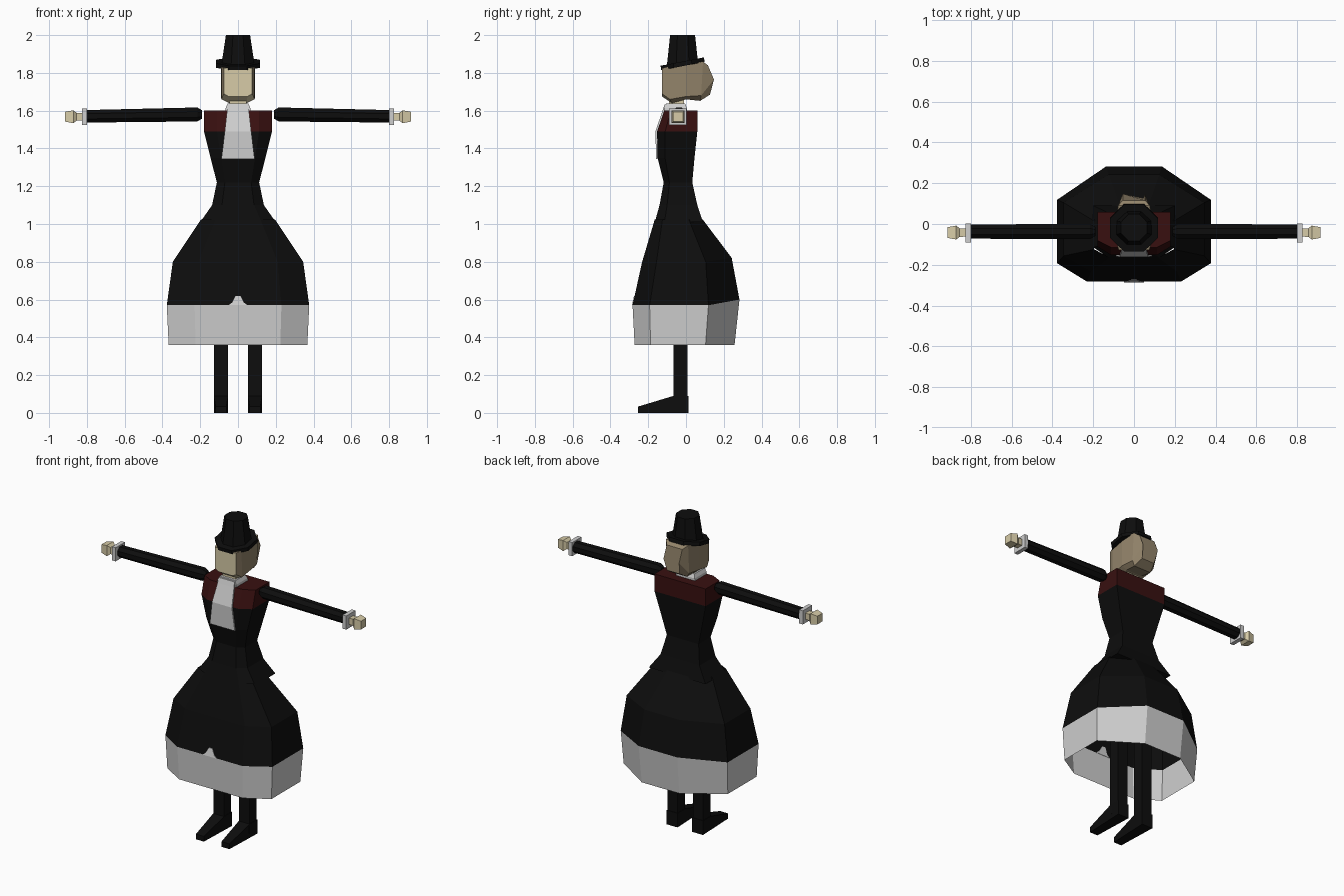
import bpy, bmesh, math
from mathutils import Matrix

if "Cube" in bpy.data.objects:
    bpy.data.objects.remove(bpy.data.objects["Cube"])


def material(name, rgb):
    m = bpy.data.materials.new(name)
    m.diffuse_color = (*rgb, 1)
    m.use_nodes = True
    m.node_tree.nodes["Principled BSDF"].inputs["Base Color"].default_value = m.diffuse_color
    return m


BLACK = material("black cloth", (0.004, 0.004, 0.004))
WHITE = material("white linen", (0.62, 0.62, 0.62))
RED = material("dark red", (0.04, 0.005, 0.005))
SKIN = material("pale skin", (0.68, 0.60, 0.39))
HAIR = material("brown hair", (0.29, 0.23, 0.145))


def loft(name, rings, mats, rule=None, caps=(True, True), mirror=False):
    """Skin a list of equal-length point rings; rule(center, normal) gives the material index."""
    bm = bmesh.new()
    vs = [[bm.verts.new(p) for p in r] for r in rings]
    n = len(rings[0])
    for a, b in zip(vs, vs[1:]):
        for i in range(n):
            j = (i + 1) % n
            bm.faces.new((a[i], a[j], b[j], b[i]))
    if caps[0]:
        bm.faces.new(vs[0][::-1])
    if caps[1]:
        bm.faces.new(vs[-1])
    bmesh.ops.recalc_face_normals(bm, faces=bm.faces[:])
    bm.normal_update()
    if rule:
        for f in bm.faces:
            f.material_index = rule(f.calc_center_median(), f.normal)
    me = bpy.data.meshes.new(name)
    bm.to_mesh(me)
    bm.free()
    for m in mats:
        me.materials.append(m)
    ob = bpy.data.objects.new(name, me)
    bpy.context.collection.objects.link(ob)
    if mirror:
        ob.modifiers.new("mirror", 'MIRROR')
    return ob


def rect_z(z, x0, x1, y0, y1):
    return [(x0, y0, z), (x1, y0, z), (x1, y1, z), (x0, y1, z)]


def octagon(z, r, ry=None, y=0.0):
    ry = ry or r
    k = 1 / math.cos(math.pi / 8)
    return [(r * k * math.cos(a), y + ry * k * math.sin(a), z)
            for a in (math.pi / 8 + i * math.pi / 4 for i in range(8))]


def oct_x(x, ry, rz, y=-0.037, z=1.575):
    return [(x, y + p[0], z + p[1]) for p in octagon(0, ry, rz)]


# Bodice with red shoulder yoke
def bodice_ring(z, w, yf, yb):
    s = yf + 0.2 * (yb - yf)
    return [(-0.62 * w, yf, z), (0.62 * w, yf, z), (w, s, z), (w, yb, z), (-w, yb, z), (-w, s, z)]


loft("bodice", [bodice_ring(*r) for r in (
    (1.01, 0.20, -0.165, 0.09), (1.10, 0.137, -0.14, 0.06), (1.22, 0.112, -0.118, 0.033),
    (1.35, 0.145, -0.15, 0.045), (1.49, 0.18, -0.153, 0.06), (1.60, 0.18, -0.115, 0.06))],
    [BLACK, RED], lambda c, n: int(c.z > 1.5))


# Open skirt with white hem
def skirt_ring(z, w, yf, yb, lift=0.0):
    d = yb - yf
    half = [(0.61 * w, yf, z), (w, yf + 0.16 * d, z), (w, yb - 0.29 * d, z), (0.36 * w, yb, z + lift)]
    return half + [(-x, y, h) for x, y, h in reversed(half)]


loft("skirt", [skirt_ring(*r) for r in (
    (0.36, 0.367, -0.272, 0.257), (0.57, 0.377, -0.283, 0.283, 0.03),
    (0.80, 0.345, -0.232, 0.242, 0.02), (1.025, 0.195, -0.165, 0.088))],
    [BLACK, WHITE], lambda c, n: int(c.z < 0.55), caps=(False, False))

# Small peak of white in the middle of the hem
peak = [(-0.05, 0.57), (0.05, 0.57), (0.03, 0.585), (0.012, 0.62), (-0.012, 0.62), (-0.03, 0.585)]
loft("hem_peak", [[(x, -0.283 + (z - 0.57) * 0.222 + o, z) for x, z in peak] for o in (-0.003, 0.002)], [WHITE])

# Neck, collar and bib
loft("neck", [rect_z(1.60, -0.045, 0.045, -0.09, -0.01), rect_z(1.68, -0.045, 0.045, -0.09, -0.01)], [SKIN])
loft("collar", [rect_z(1.59, -0.068, 0.068, -0.115, 0.005), rect_z(1.615, -0.065, 0.065, -0.113, 0.005),
                rect_z(1.637, -0.055, 0.055, -0.105, -0.005)], [WHITE])
loft("bib", [rect_z(z, -w, w, y - 0.005, y + 0.004) for z, w, y in (
    (1.345, 0.088, -0.153), (1.49, 0.07, -0.157), (1.60, 0.058, -0.119), (1.632, 0.055, -0.109))], [WHITE])


# Head with hair gathered at the back
def head_ring(w, wb, y0, z0, ym, zm, y1, z1):
    return [(-wb, y0, z0), (wb, y0, z0), (w, ym, zm), (w, y1, z1), (-w, y1, z1), (-w, ym, zm)]


loft("head", [head_ring(*r) for r in (
    (0.075, 0.05, -0.127, 1.675, -0.127, 1.69, -0.127, 1.825),
    (0.088, 0.045, -0.075, 1.64, -0.085, 1.66, -0.09, 1.832),
    (0.09, 0.055, 0.0, 1.66, 0.0, 1.675, 0.0, 1.85),
    (0.078, 0.06, 0.075, 1.652, 0.08, 1.68, 0.09, 1.86),
    (0.055, 0.045, 0.127, 1.685, 0.148, 1.765, 0.116, 1.84))],
    [HAIR, SKIN], lambda c, n: int(n.y < -0.55 and c.y < -0.05))

# Hat: tilted brim and tapered crown
brim = loft("hat_brim", [octagon(-0.012, 0.117), octagon(0.012, 0.117)], [BLACK])
brim.matrix_world = Matrix.Translation((0, -0.018, 1.848)) @ Matrix.Rotation(0.19, 4, 'X')
loft("hat_crown", [octagon(1.84, 0.088, 0.083, -0.018), octagon(2.0, 0.064, 0.066, -0.018)], [BLACK])

# Arms, cuffs and hands
loft("arm", [oct_x(0.19, 0.022, 0.022, z=1.58), oct_x(0.215, 0.037, 0.037, z=1.58),
             oct_x(0.81, 0.035, 0.033, z=1.57)], [BLACK], mirror=True)
loft("cuff", [[(x, y, z) for y, z in ((-0.09, 1.525), (0.003, 1.525), (0.003, 1.612), (-0.09, 1.612))]
              for x in (0.80, 0.826)], [WHITE], mirror=True)
loft("hand", [[(x, -0.042 - r, 1.568 - r), (x, -0.042 + r, 1.568 - r), (x, -0.042 + r, 1.568 + r),
               (x, -0.042 - r, 1.568 + r)]
              for x, r in ((0.82, 0.02), (0.855, 0.021), (0.872, 0.034), (0.915, 0.026))],
     [SKIN], mirror=True)

# Legs and shoes
loft("leg", [rect_z(0.03, 0.054, 0.126, -0.066, 0.008), rect_z(0.75, 0.054, 0.126, -0.066, 0.008)],
     [BLACK], mirror=True)
shoe = [(0.012, 0), (0.012, 0.09), (-0.066, 0.09), (-0.255, 0.033), (-0.255, 0)]
loft("shoe", [[(0.09 + s * (0.028 if y < -0.2 else 0.038), y, z) for y, z in shoe] for s in (-1, 1)],
     [BLACK], mirror=True)
